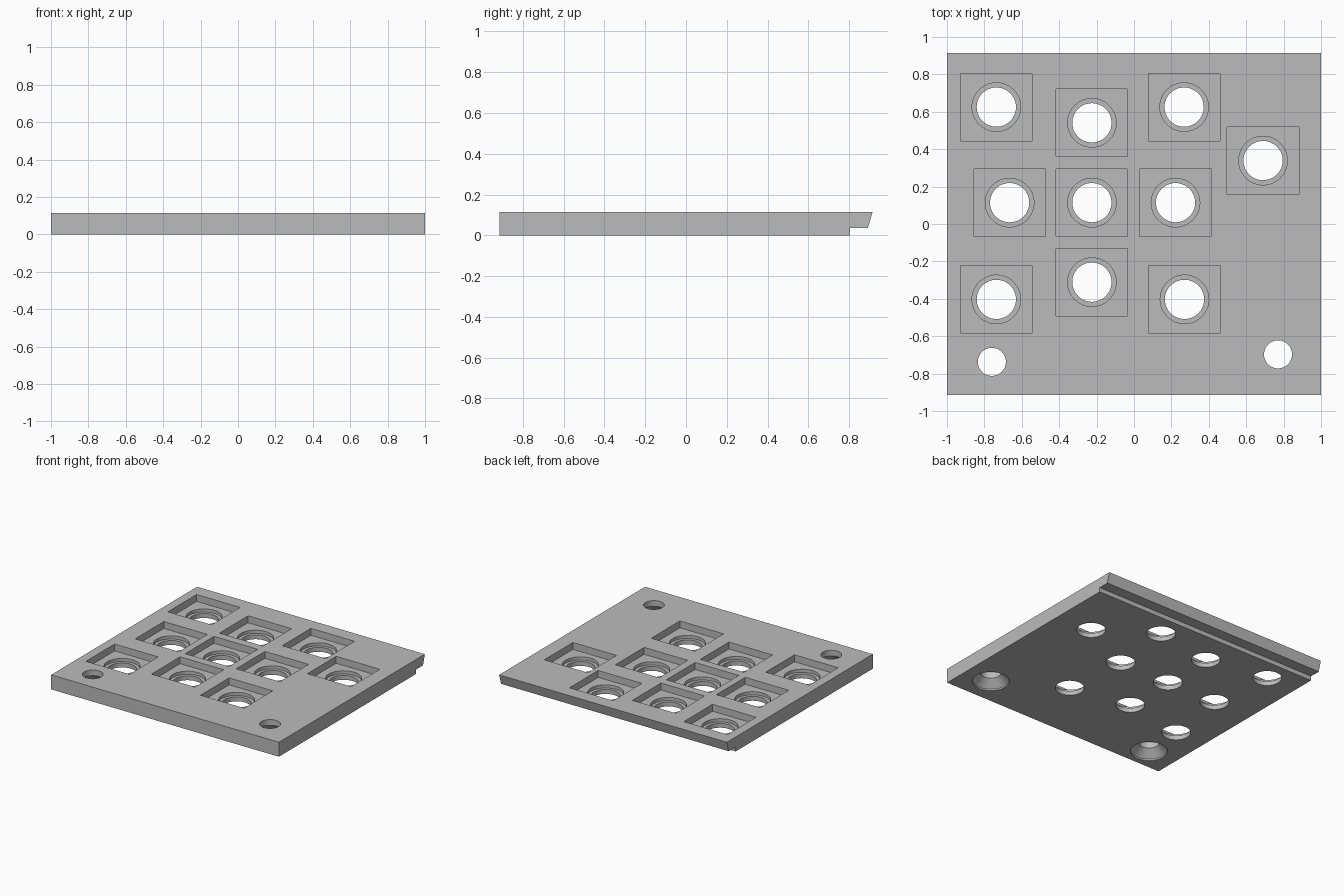
import bpy
import bmesh
import math
from mathutils import Matrix

if "Cube" in bpy.data.objects:
    bpy.data.objects.remove(bpy.data.objects["Cube"], do_unlink=True)

TOP = 0.115
POCKET_FLOOR = 0.06
SEAT_FLOOR = 0.035
ABOVE, BELOW = 0.2, -0.1

grey = bpy.data.materials.new("plain grey")
grey.use_nodes = True
grey.diffuse_color = (0.5, 0.5, 0.5, 1)
grey.node_tree.nodes["Principled BSDF"].inputs["Base Color"].default_value = (0.5, 0.5, 0.5, 1)


def make_object(name, bm):
    bmesh.ops.recalc_face_normals(bm, faces=bm.faces[:])
    mesh = bpy.data.meshes.new(name)
    bm.to_mesh(mesh)
    bm.free()
    mesh.materials.append(grey)
    obj = bpy.data.objects.new(name, mesh)
    bpy.context.collection.objects.link(obj)
    return obj


def add_box(bm, x, y, width, depth, z0, z1):
    place = Matrix.Translation((x, y, (z0 + z1) / 2)) @ Matrix.Diagonal((width, depth, z1 - z0, 1))
    bmesh.ops.create_cube(bm, size=1, matrix=place)


def add_lathe(bm, x, y, profile, sides=48):
    """Closed solid of revolution from (radius, height) pairs."""
    rings = []
    for r, z in profile:
        rings.append([bm.verts.new((x + r * math.cos(math.tau * i / sides),
                                    y + r * math.sin(math.tau * i / sides), z))
                      for i in range(sides)])
    for low, high in zip(rings, rings[1:]):
        for i in range(sides):
            j = (i + 1) % sides
            bm.faces.new((low[i], low[j], high[j], high[i]))
    bm.faces.new(rings[0][::-1])
    bm.faces.new(rings[-1])


# Plate: side profile with a raised, slanted lip along the back
bm = bmesh.new()
side = [(-0.915, 0), (0.805, 0), (0.805, 0.035), (0.892, 0.035), (0.915, TOP), (-0.915, TOP)]
face = bm.faces.new([bm.verts.new((-1, y, z)) for y, z in side])
extruded = bmesh.ops.extrude_face_region(bm, geom=[face])["geom"]
bmesh.ops.translate(bm, verts=[v for v in extruded if isinstance(v, bmesh.types.BMVert)], vec=(2, 0, 0))
plate = make_object("mounting_plate", bm)

# Button positions and screw positions
buttons = [(-0.736, 0.625), (-0.225, 0.541), (0.268, 0.625), (0.69, 0.339),
           (-0.665, 0.114), (-0.225, 0.114), (0.222, 0.114),
           (-0.736, -0.403), (-0.225, -0.311), (0.27, -0.403)]
screws = [(-0.76, -0.737), (0.77, -0.697)]

# Cutters: rectangular pockets, round seats, through holes, countersunk screw holes
pockets, seats, holes = bmesh.new(), bmesh.new(), bmesh.new()
for x, y in buttons:
    add_box(pockets, x, y, 0.383, 0.36, POCKET_FLOOR, ABOVE)
    add_lathe(seats, x, y, [(0.13, SEAT_FLOOR), (0.13, ABOVE)])
    add_lathe(holes, x, y, [(0.105, BELOW), (0.105, ABOVE)])
for x, y in screws:
    add_lathe(holes, x, y, [(0.135, BELOW), (0.135, 0.012), (0.075, 0.07), (0.075, ABOVE)])

cutters = [make_object("pocket_cutter", pockets), make_object("seat_cutter", seats),
           make_object("hole_cutter", holes)]
for cutter in cutters:
    cutter.hide_render = True
    cut = plate.modifiers.new(cutter.name, "BOOLEAN")
    cut.operation = "DIFFERENCE"
    cut.solver = "EXACT"
    cut.object = cutter

# Apply the cuts and discard the cutters
bpy.context.view_layer.update()
bpy.ops.object.select_all(action="DESELECT")
plate.select_set(True)
bpy.context.view_layer.objects.active = plate
for cutter in cutters:
    bpy.ops.object.modifier_apply(modifier=cutter.name)
    bpy.data.objects.remove(cutter, do_unlink=True)
bpy.ops.object.shade_smooth_by_angle(angle=math.radians(30))
